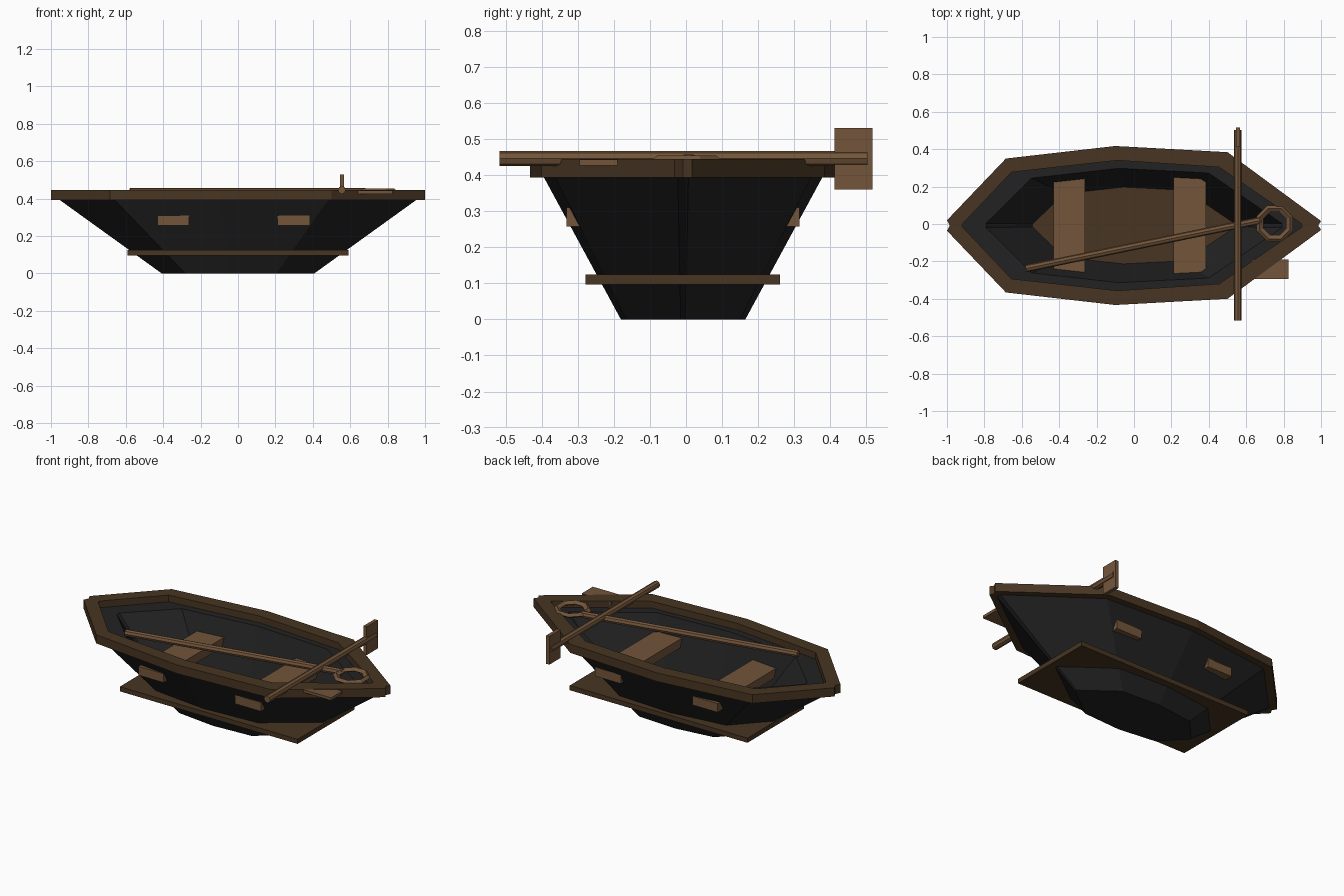
import bpy, bmesh, math
from mathutils import Vector

if "Cube" in bpy.data.objects:
    bpy.data.objects.remove(bpy.data.objects["Cube"])

CY = -0.008  # centre line of the boat


def material(name, rgb):
    m = bpy.data.materials.new(name)
    m.diffuse_color = (*rgb, 1)
    m.use_nodes = True
    m.node_tree.nodes["Principled BSDF"].inputs["Base Color"].default_value = m.diffuse_color
    return m


BLACK = material("tarred_black", (0.016, 0.016, 0.016))
DARK = material("dark_wood", (0.065, 0.036, 0.016))
WOOD = material("light_wood", (0.171, 0.091, 0.042))


def finish(name, bm, mat):
    bmesh.ops.recalc_face_normals(bm, faces=bm.faces)
    me = bpy.data.meshes.new(name)
    bm.to_mesh(me)
    bm.free()
    me.materials.append(mat)
    ob = bpy.data.objects.new(name, me)
    bpy.context.collection.objects.link(ob)
    return ob


def box(name, x, y, z, mat):
    bm = bmesh.new()
    bmesh.ops.create_cube(bm, size=1)
    for v in bm.verts:
        v.co = [(a + b) / 2 + c * (b - a) for (a, b), c in zip((x, y, z), v.co)]
    return finish(name, bm, mat)


def outline(half):
    """Mirror a half outline (bow to stern) into a full loop."""
    return half + [(x, -y) for x, y in reversed(half) if y > 0]


def loft(name, rings, mat, closed):
    """Join rings of (outline, z); wrap round, or cap both ends."""
    bm = bmesh.new()
    loops = [[bm.verts.new((x, y + CY, z)) for x, y in pts] for pts, z in rings]
    pairs = list(zip(loops, loops[1:]))
    if closed:
        pairs.append((loops[-1], loops[0]))
    else:
        bm.faces.new(loops[0])
        bm.faces.new(loops[-1])
    for a, b in pairs:
        n = len(a)
        for i in range(n):
            j = (i + 1) % n
            bm.faces.new((a[i], a[j], b[j], b[i]))
    return finish(name, bm, mat)


def shaft(name, a, b, r):
    a, b = Vector(a), Vector(b)
    bm = bmesh.new()
    bmesh.ops.create_cone(bm, cap_ends=True, segments=8, radius1=r, radius2=r,
                          depth=(b - a).length)
    bmesh.ops.rotate(bm, verts=bm.verts, cent=(0, 0, 0),
                     matrix=(b - a).to_track_quat('Z', 'Y').to_matrix())
    bmesh.ops.translate(bm, verts=bm.verts, vec=(a + b) / 2)
    return finish(name, bm, WOOD)


# Hull: flared outer skin, flat ledge, steeper inner skin
HULL = outline([(-0.97, 0.015), (-0.67, 0.325), (-0.1, 0.392), (0.49, 0.36), (0.97, 0.015)])


def scaled(sx, sy):
    return [(x * sx, y * sy) for x, y in HULL]


loft("hull", [(scaled(0.42, 0.44), 0), (HULL, 0.405),
              (scaled(0.815, 0.78), 0.405), (scaled(0.545, 0.51), 0.11)], BLACK, False)

# Gunwale rim with notched tips
rim_out = outline([(-0.985, 0), (-1, 0.028), (-0.685, 0.358), (-0.1, 0.425),
                   (0.5, 0.392), (1, 0.024), (0.985, 0)])
rim_in = outline([(-0.92, 0), (-0.915, 0.01), (-0.655, 0.285), (-0.09, 0.348),
                  (0.455, 0.312), (0.895, 0.01), (0.9, 0)])
loft("gunwale", [(rim_out, 0.393), (rim_out, 0.445), (rim_in, 0.445), (rim_in, 0.393)],
     DARK, True)

# Floor plank passing through the hull
box("floor_plank", (-0.59, 0.59), (-0.278, 0.26), (0.097, 0.125), DARK)

# Bench seats whose ends poke through the sides
for name, x in (("rear_seat", (-0.43, -0.262)), ("front_seat", (0.212, 0.385))):
    box(name, x, (-0.331, 0.314), (0.257, 0.31), WOOD)

# Oar lying across the boat, blade upright
shaft("cross_oar_shaft", (0.555, -0.517, 0.446), (0.555, 0.503, 0.446), 0.021)
box("cross_oar_blade", (0.545, 0.566), (0.412, 0.517), (0.36, 0.53), WOOD)

# Oar lying lengthwise, with loose flat blade
shaft("long_oar_shaft", (-0.578, -0.238, 0.437), (0.68, 0.02, 0.437), 0.02)
box("loose_blade", (0.63, 0.825), (-0.295, -0.19), (0.426, 0.443), WOOD)


# Eight-sided ring at the bow
def octagon(r):
    return [(0.753 + r * math.cos(math.pi / 8 + i * math.pi / 4),
             0.01 + r * math.sin(math.pi / 8 + i * math.pi / 4)) for i in range(8)]


loft("bow_ring", [(octagon(0.088), 0.428), (octagon(0.105), 0.441), (octagon(0.088), 0.455),
                  (octagon(0.066), 0.441)], WOOD, True)
